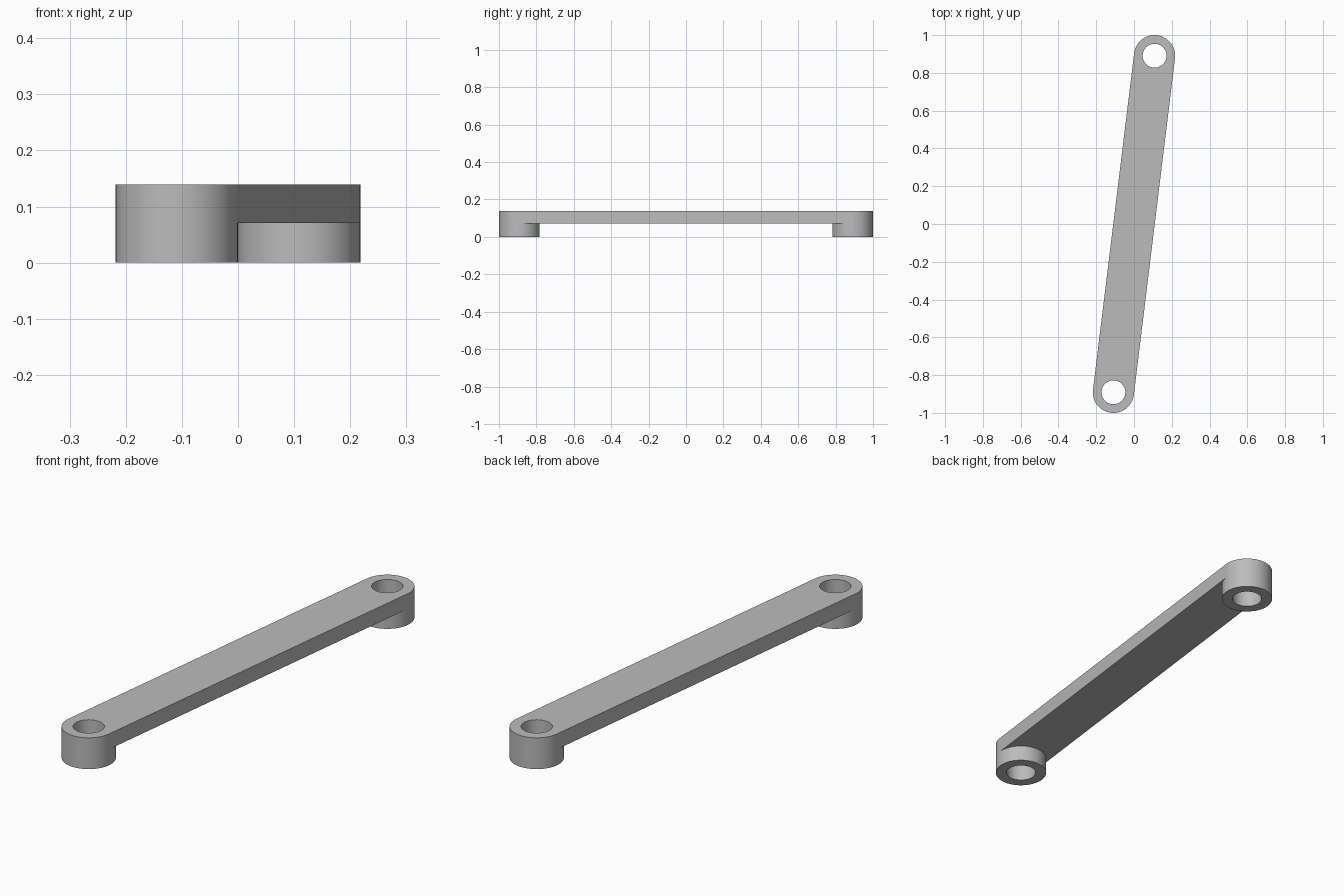
import bpy
import bmesh
from math import atan2, cos, sin, pi, radians

cube = bpy.data.objects.get("Cube")
if cube:
    bpy.data.objects.remove(cube, do_unlink=True)

CX, CY = 0.109, 0.891            # pivot centres, at +/- these values
OUTER, HOLE = 0.109, 0.063       # boss and hole radii
BAR_BOTTOM, TOP = 0.071, 0.139
SEGMENTS = 64
HALF = SEGMENTS // 2
AXIS = atan2(CY, CX)

# Plain grey finish
grey = bpy.data.materials.new("grey metal")
grey.use_nodes = True
colour = (0.5, 0.5, 0.5, 1)
grey.diffuse_color = colour
grey.node_tree.nodes["Principled BSDF"].inputs["Base Color"].default_value = colour

bm = bmesh.new()


def circle(side, radius):
    """Circle round one pivot, starting where the bar side is tangent."""
    angles = [AXIS + pi / 2 + 2 * pi * i / SEGMENTS for i in range(SEGMENTS)]
    return [bm.verts.new((side * CX + radius * cos(a),
                          side * CY + radius * sin(a), BAR_BOTTOM)) for a in angles]


def extrude(faces, z, keep):
    result = bmesh.ops.extrude_face_region(bm, geom=faces, use_keep_orig=keep)
    for item in result["geom"]:
        if isinstance(item, bmesh.types.BMVert):
            item.co.z = z


# Flat layout: a ring at each pivot, joined by the web of the bar
rims, rings = [], []
for side in (-1, 1):
    rim, bore = circle(side, OUTER), circle(side, HOLE)
    rims.append(rim)
    for i in range(SEGMENTS):
        j = (i + 1) % SEGMENTS
        rings.append(bm.faces.new((rim[i], rim[j], bore[j], bore[i])))
front, back = rims
web = bm.faces.new(front[HALF:] + front[:1] + back[:HALF + 1])

# Bar thickness upwards, then bosses downwards
extrude(rings + [web], TOP, True)
extrude(rings, 0, False)
bmesh.ops.recalc_face_normals(bm, faces=bm.faces[:])

mesh = bpy.data.meshes.new("link_arm")
bm.to_mesh(mesh)
bm.free()
mesh.materials.append(grey)
arm = bpy.data.objects.new("link_arm", mesh)
bpy.context.collection.objects.link(arm)

# Smooth round walls, sharp rims
bpy.ops.object.select_all(action="DESELECT")
arm.select_set(True)
bpy.context.view_layer.objects.active = arm
bpy.ops.object.shade_smooth_by_angle(angle=radians(30))
